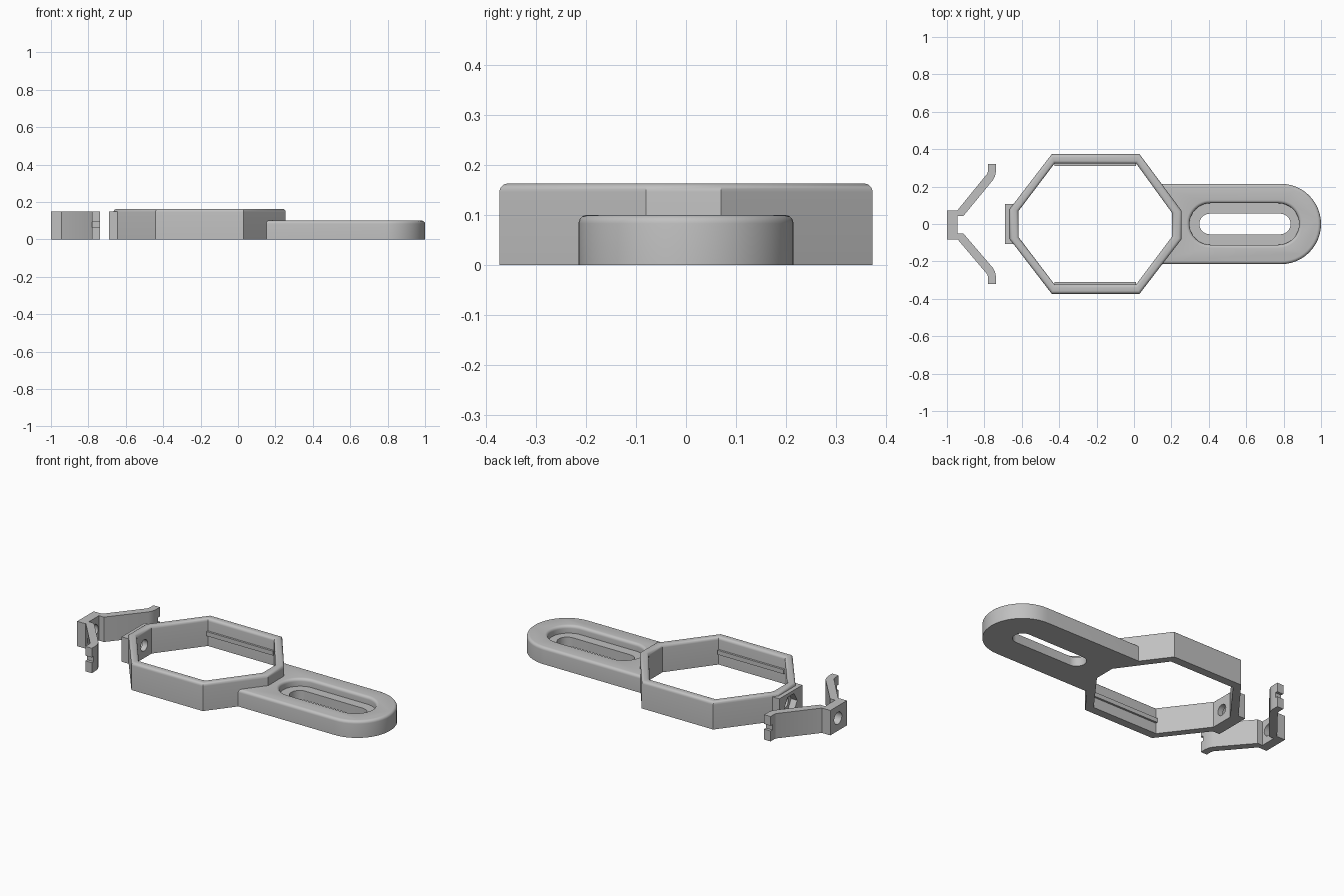
import bpy, bmesh
from math import pi, sin, cos, radians
from mathutils import Matrix

if "Cube" in bpy.data.objects:
    bpy.data.objects.remove(bpy.data.objects["Cube"])

grey = bpy.data.materials.new("plain grey")
grey.use_nodes = True
grey.diffuse_color = (0.53, 0.53, 0.53, 1)
grey.node_tree.nodes["Principled BSDF"].inputs["Base Color"].default_value = grey.diffuse_color


def finish(name, bm):
    """Turn a bmesh into a named grey object."""
    bmesh.ops.recalc_face_normals(bm, faces=bm.faces)
    mesh = bpy.data.meshes.new(name)
    bm.to_mesh(mesh)
    bm.free()
    obj = bpy.data.objects.new(name, mesh)
    mesh.materials.append(grey)
    bpy.context.collection.objects.link(obj)
    return obj


def loft(name, loops, closed=False):
    """Skin a stack of equal loops; cap the ends or join last to first."""
    bm = bmesh.new()
    rows = [[bm.verts.new(p) for p in loop] for loop in loops]
    n = len(rows[0])
    pairs = list(zip(rows, rows[1:]))
    if closed:
        pairs.append((rows[-1], rows[0]))
    else:
        bm.faces.new(rows[0])
        bm.faces.new(rows[-1])
    for a, b in pairs:
        for i in range(n):
            j = (i + 1) % n
            bm.faces.new((a[i], a[j], b[j], b[i]))
    return finish(name, bm)


def prism(name, outline, z0, z1):
    return loft(name, [[(x, y, z) for x, y in outline] for z in (z0, z1)])


def box(name, x0, x1, y0, y1, z0, z1):
    return prism(name, [(x0, y0), (x1, y0), (x1, y1), (x0, y1)], z0, z1)


def rod_x(name, x, length, radius, sides, z):
    """Cylinder or hexagon lying along x."""
    bm = bmesh.new()
    bmesh.ops.create_cone(bm, cap_ends=True, segments=sides, radius1=radius,
                          radius2=radius, depth=length,
                          matrix=Matrix.Translation((x, 0, z)) @ Matrix.Rotation(pi / 2, 4, "Y"))
    return finish(name, bm)


def activate(obj):
    bpy.ops.object.select_all(action="DESELECT")
    obj.select_set(True)
    bpy.context.view_layer.objects.active = obj


def cut(target, cutter):
    mod = target.modifiers.new("cut", "BOOLEAN")
    mod.operation = "DIFFERENCE"
    mod.solver = "EXACT"
    mod.object = cutter
    cutter.hide_render = True
    activate(target)
    bpy.ops.object.modifier_apply(modifier=mod.name)
    bpy.data.objects.remove(cutter)


def smooth(obj):
    activate(obj)
    bpy.ops.object.shade_smooth_by_angle(angle=radians(30))


def arc(cx, r, start, steps=24):
    return [(cx + r * cos(start + pi * i / steps), r * sin(start + pi * i / steps))
            for i in range(steps + 1)]


def stadium(x0, x1, r, z):
    return [(x, y, z) for x, y in arc(x1, r, -pi / 2) + arc(x0, r, pi / 2)]


# Quarter round as (inset, drop) pairs
ROUND = 0.017
quarter = [(ROUND * (1 - cos(a)), ROUND * (1 - sin(a)))
           for a in (i * pi / 10 for i in range(6))]

# Eight-sided ring with rounded top edges
H = 0.163
outer = [(0.255, -0.08), (0.255, 0.07), (0.03, 0.373), (-0.44, 0.373),
         (-0.665, 0.08), (-0.665, -0.08), (-0.44, -0.373), (0.03, -0.373)]
inner = [(0.203, -0.068), (0.203, 0.06), (0.012, 0.323), (-0.425, 0.323),
         (-0.617, 0.07), (-0.617, -0.07), (-0.425, -0.323), (0.012, -0.323)]
WALL = 0.05
section = [(0, 0)] + [(i / WALL, H - d) for i, d in quarter]
section += [(1 - t, z) for t, z in reversed(section)]
ring = loft("ring", [[(a + (c - a) * t, b + (d - b) * t, z)
                      for (a, b), (c, d) in zip(outer, inner)] for t, z in section], closed=True)

# Screw pad with nut pocket on the ring's outer end
HOLE_Z = 0.075
pad = box("screw_pad", -0.69, -0.645, -0.108, 0.108, 0, 0.148)
for part in (ring, pad):
    cut(part, rod_x("hole_cutter", -0.65, 0.3, 0.033, 32, HOLE_Z))
    cut(part, rod_x("nut_cutter", -0.7, 0.1, 0.06, 6, HOLE_Z))
smooth(ring)
smooth(pad)

# Snap ribs on the long inner walls
for side, name in ((1, "back_rib"), (-1, "front_rib")):
    y0, y1 = sorted((side * 0.311, side * 0.335))
    box(name, -0.425, 0.012, y0, y1, 0.064, 0.09)


# Mounting arm with rounded rim, recess and slot
def arm_loop(r, z):
    outline = arc(0.785, r, -pi / 2) + [(0.13, r), (0.22, 0.06), (0.22, -0.06), (0.13, -r)]
    return [(x, y, z) for x, y in outline]


TOP = 0.1
arm = loft("mounting_arm", [arm_loop(0.215, 0)] +
           [arm_loop(0.215 - i, TOP - d) for i, d in quarter])
lip = [stadium(0.408, 0.772, 0.111 + i, TOP - d) for i, d in quarter]
cut(arm, loft("recess_cutter", [stadium(0.408, 0.772, 0.111, 0.055)] + lip +
              [stadium(0.408, 0.772, 0.111 + ROUND, 0.15)]))
cut(arm, loft("slot_cutter", [stadium(0.405, 0.782, 0.055, z) for z in (-0.1, 0.2)]))
smooth(arm)

# Separate spring clip: screw block and two bent legs
CLIP_H = 0.148
block = box("clip_block", -1, -0.945, -0.083, 0.072, 0, CLIP_H)
cut(block, rod_x("hole_cutter", -0.97, 0.3, 0.036, 32, HOLE_Z))
smooth(block)
leg = [(-0.955, 0.043), (-0.912, 0.043), (-0.754, 0.235), (-0.743, 0.255), (-0.738, 0.28),
       (-0.738, 0.32), (-0.78, 0.32), (-0.78, 0.285), (-0.784, 0.27), (-0.945, 0.072),
       (-0.955, 0.072)]
for side, name in ((1, "back"), (-1, "front")):
    shift = 0 if side > 0 else -0.008
    obj = prism(name + "_clip_leg", [(x, side * y + (shift if y < 0.1 else 0)) for x, y in leg],
                0, CLIP_H)
    y0, y1 = sorted((side * 0.303, side * 0.35))
    cut(obj, box("notch_cutter", -0.85, -0.7, y0, y1, 0.062, 0.093))
    smooth(obj)
